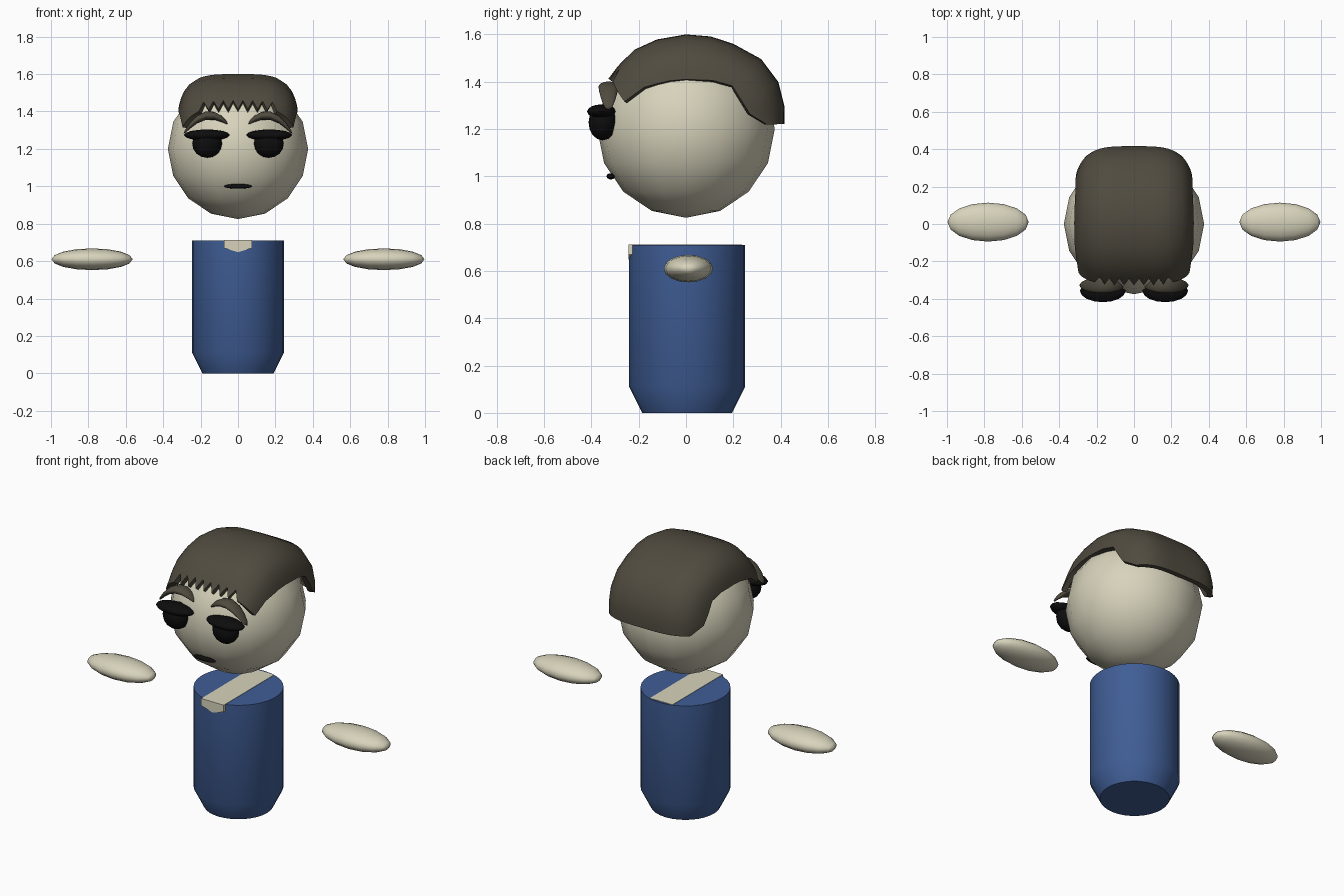
import bpy, bmesh, math
from mathutils import Matrix, Vector

if "Cube" in bpy.data.objects:
    bpy.data.objects.remove(bpy.data.objects["Cube"])


def material(name, rgb):
    m = bpy.data.materials.new(name)
    m.diffuse_color = (*rgb, 1)
    m.use_nodes = True
    m.node_tree.nodes["Principled BSDF"].inputs["Base Color"].default_value = m.diffuse_color
    return m


SKIN = material("skin", (0.68, 0.65, 0.50))
BLUE = material("shirt_blue", (0.05, 0.11, 0.30))
BROWN = material("hair_brown", (0.08, 0.07, 0.05))
BLACK = material("black", (0.004, 0.004, 0.004))


def finish(name, bm, mat, angle=40):
    me = bpy.data.meshes.new(name)
    bm.to_mesh(me)
    bm.free()
    ob = bpy.data.objects.new(name, me)
    bpy.context.collection.objects.link(ob)
    me.materials.append(mat)
    bpy.ops.object.select_all(action='DESELECT')
    ob.select_set(True)
    bpy.context.view_layer.objects.active = ob
    bpy.ops.object.shade_smooth_by_angle(angle=math.radians(angle))
    return ob


def ellipsoid(name, centre, half, mat, axis='Z', bend=0.0, tilt=0.0):
    """Low-poly ball, scaled, optionally bowed and tilted along x."""
    bm = bmesh.new()
    bmesh.ops.create_uvsphere(bm, u_segments=16, v_segments=8, radius=1)
    if axis == 'X':
        bmesh.ops.rotate(bm, verts=bm.verts, matrix=Matrix.Rotation(math.pi / 2, 3, 'Y'))
    for v in bm.verts:
        v.co = Vector(a * b for a, b in zip(v.co, half))
        v.co.z += tilt * v.co.x - bend * v.co.x ** 2
        v.co += Vector(centre)
    return finish(name, bm, mat, 60)


# Head and mouth
ellipsoid("head", (0, 0, 1.2), (0.375, 0.375, 0.375), SKIN)
ellipsoid("mouth", (0, -0.318, 1.0), (0.075, 0.018, 0.013), BLACK, 'X')

# Paired parts
for side, s in (("left", -1), ("right", 1)):
    ellipsoid("hand_" + side, (s * 0.78, 0.01, 0.61), (0.217, 0.104, 0.058), SKIN, 'X')
    ellipsoid("eye_" + side, (s * 0.165, -0.352, 1.228), (0.08, 0.06, 0.076), BLACK)
    ellipsoid("eyelid_" + side, (s * 0.167, -0.357, 1.274), (0.122, 0.061, 0.03), BLACK)
    ellipsoid("eyebrow_" + side, (s * 0.172, -0.328, 1.378), (0.12, 0.042, 0.023),
              BROWN, 'X', bend=5.0, tilt=-s * 0.21)

# Body: turned profile with tapered foot
bm = bmesh.new()
N = 32
rings = [[bm.verts.new((r * math.cos(2 * math.pi * i / N),
                        r * math.sin(2 * math.pi * i / N) + 0.005, z)) for i in range(N)]
         for r, z in ((0.19, 0), (0.245, 0.11), (0.245, 0.71))]
for a, b in zip(rings, rings[1:]):
    for i in range(N):
        bm.faces.new((a[i], a[(i + 1) % N], b[(i + 1) % N], b[i]))
bm.faces.new(rings[0][::-1])
bm.faces.new(rings[-1])
finish("body", bm, BLUE)

# Neckline: pointed skin strip running through the top of the body
bm = bmesh.new()
outline = [(-0.075, 0.712), (-0.075, 0.67), (0, 0.648), (0.075, 0.67), (0.075, 0.712)]
face = bm.faces.new([bm.verts.new((x, -0.243, z)) for x, z in outline])
ext = bmesh.ops.extrude_face_region(bm, geom=[face])
for v in ext["geom"]:
    if isinstance(v, bmesh.types.BMVert):
        v.co.y = 0.236
if not face.is_valid or all(f != face for f in bm.faces) or len(bm.faces) < 7:
    bm.faces.new([v for v in bm.verts if v.co.y < 0])
bmesh.ops.recalc_face_normals(bm, faces=bm.faces)
finish("neckline", bm, SKIN, 20)

# Hair: boxy cap; stations of (angle from top, crown radius, side-edge radius)
STATIONS = [(-57, 0.391, 0.285), (-45, 0.392, 0.25), (-33, 0.40, 0.228), (-18, 0.398, 0.215),
            (0, 0.40, 0.21), (15, 0.405, 0.215), (29, 0.412, 0.235), (47, 0.434, 0.268),
            (63, 0.438, 0.264), (77, 0.427, 0.278), (87, 0.416, 0.345)]
HALF_W, POWER, FLAT, SIDES, TEETH = 0.328, 3.7, 0.21, 5, 16


def cross(R, edge):
    """Points (x, radius) across the head, from left edge to right edge."""
    radius = lambda x: R * (1 - (abs(x) / HALF_W) ** POWER) ** (1 / POWER)
    width = lambda r: HALF_W * (1 - (r / R) ** POWER) ** (1 / POWER)
    mid = [FLAT * (2 * i / TEETH - 1) for i in range(TEETH + 1)]
    top = radius(FLAT)
    rs = [top + (edge - top) * k / SIDES for k in range(1, SIDES + 1)]
    right = [(width(r), r) for r in rs]
    left = [(-x, r) for x, r in reversed(right)]
    return left + [(x, radius(x)) for x in mid] + right


bm = bmesh.new()
grid = []
for j, (deg, R, edge) in enumerate(STATIONS):
    row = []
    for i, (x, r) in enumerate(cross(R, edge)):
        t = deg
        k = i - SIDES
        if j == 0:                       # jagged fringe and longer sideburns
            if 0 <= k <= TEETH:
                t = -48.5 if k % 2 else -57
            else:
                out = -k if k < 0 else k - TEETH
                t = -57 - 9 * out / SIDES
        t = math.radians(t)
        row.append(bm.verts.new((x, r * math.sin(t), 1.2 + r * math.cos(t))))
    grid.append(row)
for a, b in zip(grid, grid[1:]):
    for i in range(len(a) - 1):
        bm.faces.new((a[i], a[i + 1], b[i + 1], b[i]))
hair = finish("hair", bm, BROWN)
solid = hair.modifiers.new("thickness", 'SOLIDIFY')
solid.thickness = 0.03
solid.offset = -1
# Keep the rim edges crisp after thickening
bpy.context.view_layer.objects.active = hair
bpy.ops.object.modifier_apply(modifier="thickness")
bpy.ops.object.shade_smooth_by_angle(angle=math.radians(40))
